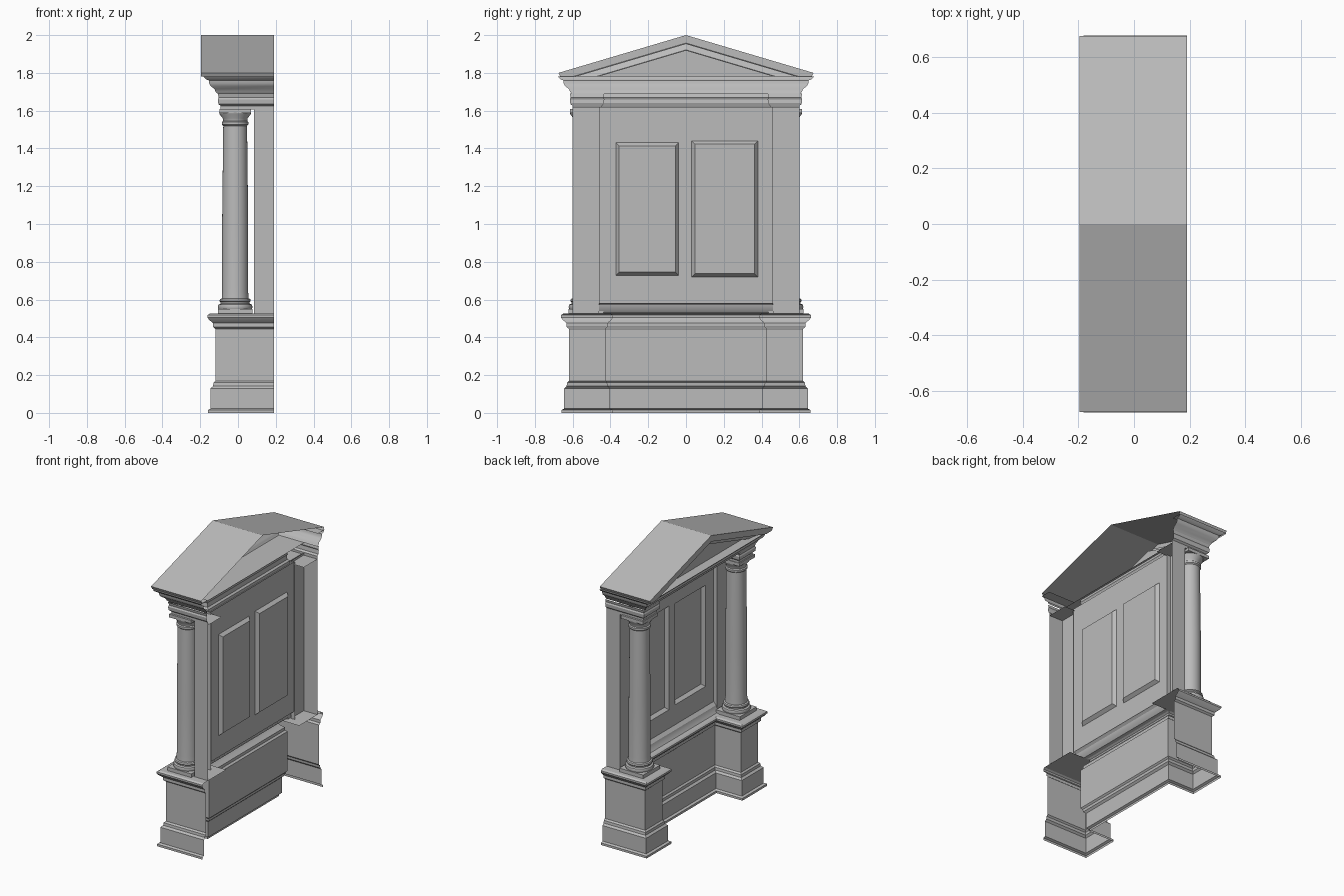
import bpy, bmesh, math
from mathutils import Vector

if "Cube" in bpy.data.objects:
    bpy.data.objects.remove(bpy.data.objects["Cube"])

stone = bpy.data.materials.new("grey stone")
stone.use_nodes = True
GREY = (0.5, 0.5, 0.5, 1)
stone.diffuse_color = GREY
stone.node_tree.nodes["Principled BSDF"].inputs["Base Color"].default_value = GREY

BACK = 0.19


def finish(name, bm, smooth=30):
    bmesh.ops.remove_doubles(bm, verts=bm.verts, dist=0.0005)
    mesh = bpy.data.meshes.new(name)
    bm.to_mesh(mesh)
    bm.free()
    mesh.materials.append(stone)
    ob = bpy.data.objects.new(name, mesh)
    bpy.context.collection.objects.link(ob)
    bpy.ops.object.select_all(action='DESELECT')
    ob.select_set(True)
    bpy.context.view_layer.objects.active = ob
    bpy.ops.object.shade_smooth_by_angle(angle=math.radians(smooth))
    return ob


def loft(bm, rings, closed=False):
    """Bridge rows of points with quads."""
    rows = [[bm.verts.new(p) for p in ring] for ring in rings]
    for a, b in zip(rows, rows[1:]):
        n = len(a)
        for i in range(n if closed else n - 1):
            k = (i + 1) % n
            bm.faces.new((a[i], a[k], b[k], b[i]))
    return rows


def offset_path(path, d):
    """Shift a plan path outwards with mitred corners."""
    pts = [Vector(p) for p in path]
    normals = []
    for a, b in zip(pts, pts[1:]):
        t = (b - a).normalized()
        normals.append(Vector((t.y, -t.x)))
    out = []
    for i, p in enumerate(pts):
        n1, n2 = normals[max(i - 1, 0)], normals[min(i, len(normals) - 1)]
        out.append(p + (n1 + n2) * d / (1 + n1.dot(n2)))
    return out


def moulding(name, path, profile):
    bm = bmesh.new()
    loft(bm, [[(p.x, p.y, z) for p in offset_path(path, d)] for d, z in profile])
    return finish(name, bm)


def plate(name, x0, x1, y0, y1, z):
    bm = bmesh.new()
    bm.faces.new([bm.verts.new(p) for p in
                  ((x0, y0, z), (x1, y0, z), (x1, y1, z), (x0, y1, z))])
    return finish(name, bm)


def box(name, x, y, half, z0, z1):
    bm = bmesh.new()
    bmesh.ops.create_cube(bm, size=1)
    bmesh.ops.scale(bm, verts=bm.verts, vec=(2 * half, 2 * half, z1 - z0))
    bmesh.ops.translate(bm, verts=bm.verts, vec=(x, y, (z0 + z1) / 2))
    return finish(name, bm)


def turned(name, x, y, profile, sides=32):
    bm = bmesh.new()
    loft(bm, [[(x + r * math.cos(math.tau * i / sides),
                y + r * math.sin(math.tau * i / sides), z)
               for i in range(sides)] for r, z in profile], closed=True)
    return finish(name, bm, 40)


def stepped(front, recess, outer, inner):
    """Plan with two end blocks standing forward of a recessed centre."""
    half = [(BACK, outer), (front, outer), (front, inner), (recess, inner)]
    return half + [(x, -y) for x, y in reversed(half)]


# Pedestals and dado in one wrapped moulding
moulding("pedestals_and_dado", stepped(-0.12, 0.08, 0.62, 0.43),
         [(0.04, 0), (0.04, 0.015), (0.025, 0.022), (0.025, 0.13), (0.012, 0.142),
          (0.01, 0.16), (0, 0.17), (0, 0.445), (0.012, 0.455), (0.012, 0.475),
          (0.032, 0.492), (0.042, 0.505), (0.042, 0.517), (0.03, 0.525)])

# Sill sloping up to the panelled wall
moulding("wall_sill", [(0.05, 0.46), (0.05, -0.46)],
         [(0, 0.525), (-0.02, 0.53), (-0.035, 0.55), (-0.04, 0.57), (-0.06, 0.59)])

# Panelled wall with two sunk panels
bm = bmesh.new()
ys = [0.46, 0.38, 0.03, -0.03, -0.38, -0.46]
loft(bm, [[(0.11, y, z) for y in ys] for z in (0.58, 0.72, 1.44, 1.62)])
bm.faces.ensure_lookup_table()
panels = [f for f in bm.faces if 0.7 < f.calc_center_median().z < 1.4
          and 0.1 < abs(f.calc_center_median().y) < 0.35]
for panel in panels:
    bmesh.ops.inset_region(bm, faces=[panel], thickness=0.012, depth=0)
    bmesh.ops.inset_region(bm, faces=[panel], thickness=0.025, depth=0)
    bmesh.ops.translate(bm, verts=panel.verts, vec=(0.022, 0, 0))
finish("panelled_wall", bm, 10)

# Entablature blocks over the columns and the recessed architrave
moulding("architrave", stepped(-0.092, 0.085, 0.6, 0.45),
         [(0, 1.605), (0, 1.625), (0.012, 1.635), (0.015, 1.66), (0.01, 1.67), (0.015, 1.69)])
plate("architrave_soffit", 0.085, 0.11, -0.46, 0.46, 1.605)

# Cornice running around the front and both ends
moulding("cornice", [(BACK, 0.605), (-0.11, 0.605), (-0.11, -0.605), (BACK, -0.605)],
         [(0, 1.69), (0.008, 1.70), (0.015, 1.715), (0.035, 1.73), (0.043, 1.745),
          (0.045, 1.76), (0.062, 1.768), (0.072, 1.78), (0, 1.78)])
plate("cornice_soffit", -0.11, 0.085, -0.605, 0.605, 1.69)

# Gabled roof, stepped raking cornice and sunk tympanum
bm = bmesh.new()
EAVE, BASE, SLOPE = 0.675, 1.78, 0.2 / 0.675
rings = []
for x, drop in ((BACK, 0), (-0.195, 0), (-0.195, 0.042), (-0.16, 0.045),
                (-0.145, 0.078), (-0.115, 0.08)):
    apex = 2 - drop
    half = EAVE if drop == 0 else (apex - BASE) / SLOPE
    low = apex - SLOPE * half
    foot = half - 0.01 if drop == 0 else half
    rings.append([(x, -foot, BASE), (x, -half, low), (x, 0, apex),
                  (x, half, low), (x, foot, BASE)])
rows = loft(bm, rings)
bm.faces.new((rows[-1][1], rows[-1][2], rows[-1][3]))
bmesh.ops.dissolve_degenerate(bm, edges=bm.edges, dist=0.0005)
finish("gabled_roof_and_pediment", bm, 10)

# Columns, pilasters and their supports on both ends
CX, CY = -0.015, 0.53
for side, s in (("left", 1), ("right", -1)):
    y = CY * s
    path = [(BACK, 0.6), (0.085, 0.6), (0.085, 0.46), (0.115, 0.46)]
    if s < 0:
        path = [(px, -py) for px, py in reversed(path)]
    moulding("pilaster_" + side, path, [(0, 0.525), (0, 1.62)])
    lo, hi = sorted((0.40 * s, 0.65 * s))
    plate("pedestal_top_" + side, -0.15, BACK, lo, hi, 0.525)
    lo, hi = sorted((0.45 * s, 0.6 * s))
    plate("block_soffit_" + side, -0.092, BACK, lo, hi, 1.605)
    box("column_plinth_" + side, CX, y, 0.092, 0.525, 0.55)
    turned("column_" + side, CX, y,
           [(0.088, 0.55), (0.092, 0.56), (0.088, 0.573), (0.077, 0.578), (0.077, 0.586),
            (0.083, 0.592), (0.08, 0.602), (0.071, 0.606), (0.069, 0.64), (0.069, 1.0),
            (0.063, 1.52), (0.071, 1.527), (0.071, 1.54), (0.064, 1.545), (0.066, 1.56),
            (0.082, 1.58), (0.085, 1.592)])
    box("column_abacus_" + side, CX, y, 0.084, 1.588, 1.61)
